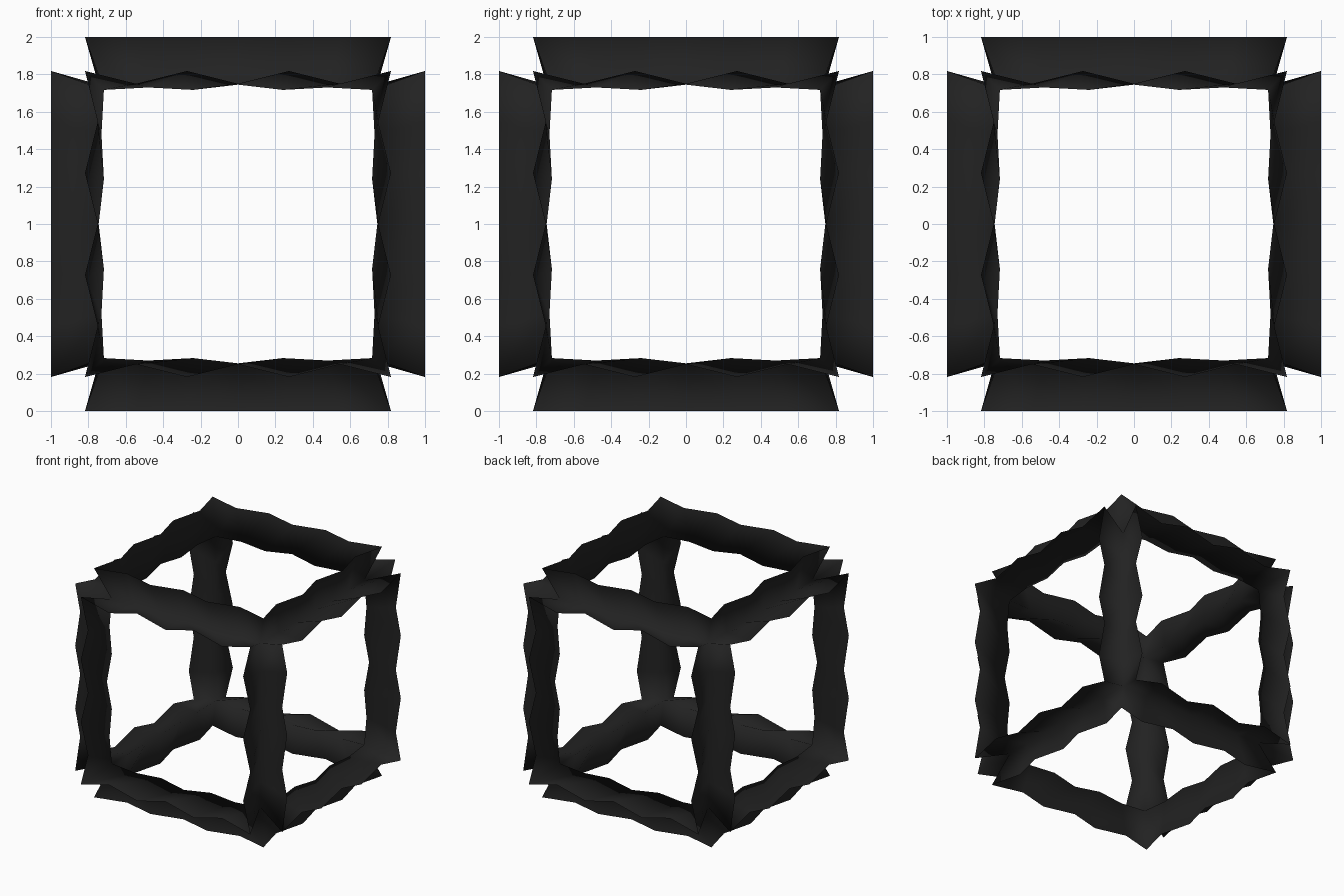
import bpy
import bmesh
from itertools import product

if "Cube" in bpy.data.objects:
    bpy.data.objects.remove(bpy.data.objects["Cube"])

black = bpy.data.materials.new("charcoal_black")
black.diffuse_color = (0.016, 0.016, 0.016, 1)
black.use_nodes = True
black.node_tree.nodes["Principled BSDF"].inputs["Base Color"].default_value = black.diffuse_color

# Stations along half-turn of a bar: (rim position, rim inset, groove position, groove depth)
RIM = 0.818
half = [(0.0, 0.75, 0.0, 0.745), (RIM / 3, RIM, 0.24, 0.717),
        (0.545, 0.75, 0.48, 0.73), (RIM, RIM, 0.717, 0.717)]
stations = [(-r, i, -g, d) for r, i, g, d in half[:0:-1]] + half


def add_bar(bm, axis, s1, s2):
    """Concave V-shaped bar with zigzag rims along one cube edge."""
    def vert(a, b, c):
        co = [0, 0, 0]
        co[axis], co[(axis + 1) % 3], co[(axis + 2) % 3] = a, b * s1, c * s2
        return bm.verts.new((co[0], co[1], co[2] + 1))
    rows = [(vert(r, 1, i), vert(g, d, d), vert(r, i, 1)) for r, i, g, d in stations]
    for p, q in zip(rows, rows[1:]):
        for k in (0, 1):
            loop = [p[k], q[k], q[k + 1], p[k + 1]]
            bm.faces.new(loop if s1 * s2 > 0 else loop[::-1])


# Twelve grooved bars joined at the corners
bm = bmesh.new()
for axis, s1, s2 in product(range(3), (-1, 1), (-1, 1)):
    add_bar(bm, axis, s1, s2)
bmesh.ops.remove_doubles(bm, verts=bm.verts, dist=0.002)
for f in bm.faces:
    f.smooth = True
mesh = bpy.data.meshes.new("cube_frame")
bm.to_mesh(mesh)
bm.free()
mesh.materials.append(black)
bpy.context.collection.objects.link(bpy.data.objects.new("cube_frame", mesh))
